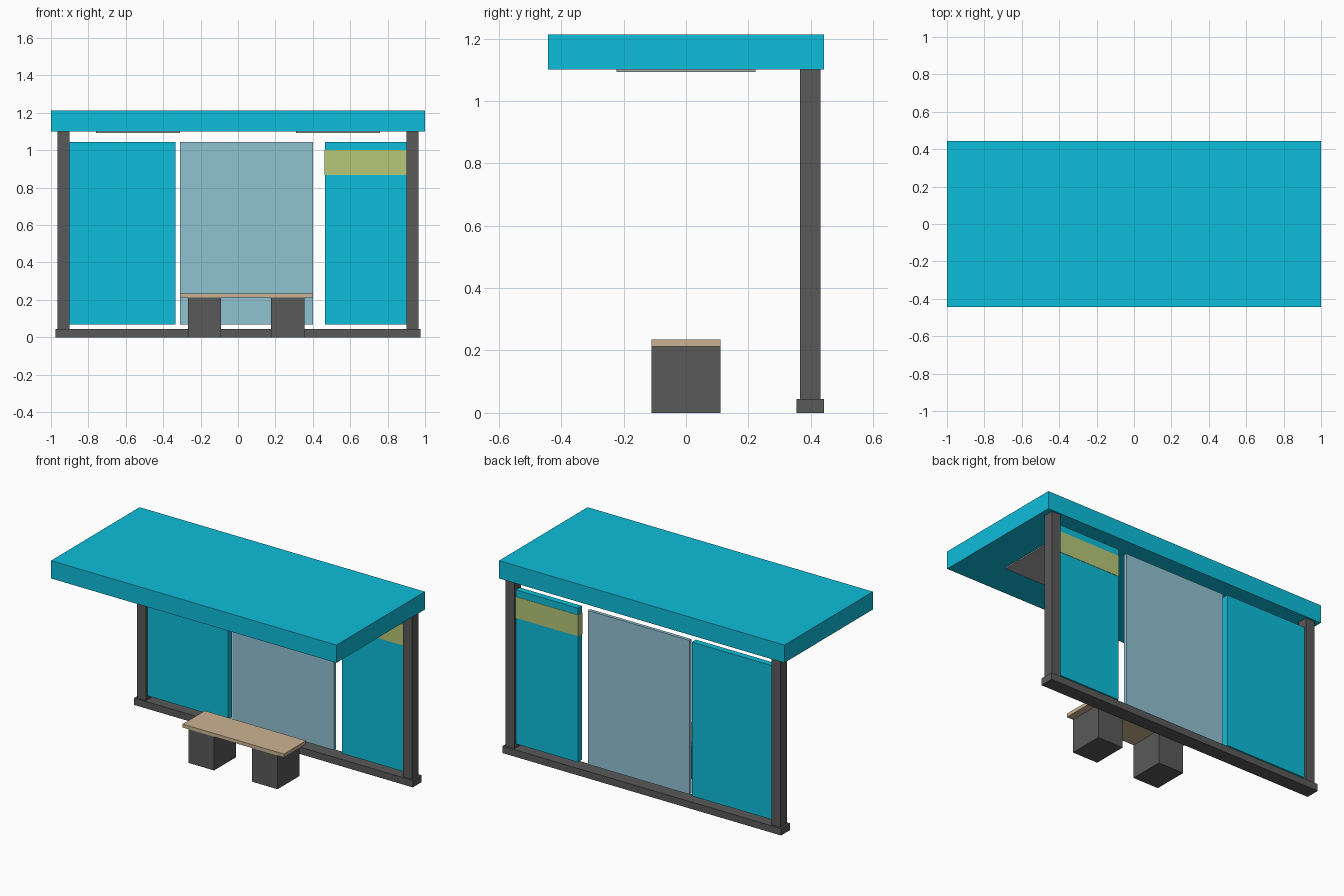
import bpy

if "Cube" in bpy.data.objects:
    bpy.data.objects.remove(bpy.data.objects["Cube"])


def material(name, rgb):
    m = bpy.data.materials.new(name)
    m.diffuse_color = (*rgb, 1.0)
    m.use_nodes = True
    m.node_tree.nodes["Principled BSDF"].inputs["Base Color"].default_value = m.diffuse_color
    return m


CYAN = material("cyan_paint", (0.004, 0.51, 0.70))
GLASS = material("pale_glass", (0.28, 0.54, 0.65))
BAND = material("yellow_green", (0.47, 0.57, 0.19))
WOOD = material("light_wood", (0.60, 0.45, 0.29))
DARK = material("dark_metal", (0.10, 0.10, 0.10))
LIGHT = material("light_cover", (0.40, 0.40, 0.40))


def box(name, x, y, z, mat):
    """Box from (min, max) ranges along each axis."""
    bpy.ops.mesh.primitive_cube_add(size=1)
    ob = bpy.context.object
    ob.name = ob.data.name = name
    for v in ob.data.vertices:
        v.co = [r[0] if c < 0 else r[1] for c, r in zip(v.co, (x, y, z))]
    ob.data.materials.append(mat)
    return ob


# Roof slab
box("roof", (-1, 1), (-0.443, 0.443), (1.10, 1.213), CYAN)

# Frame: ground beam, two posts, and flat lights under the roof
box("ground_beam", (-0.977, 0.977), (0.355, 0.443), (0, 0.044), DARK)
for side, s in (("left", -1), ("right", 1)):
    xs = sorted((s * 0.90, s * 0.965))
    box(side + "_post", xs, (0.366, 0.431), (0.044, 1.10), DARK)
    xs = sorted((s * 0.31, s * 0.758))
    box(side + "_ceiling_light", xs, (-0.222, 0.222), (1.093, 1.10), LIGHT)

# Back wall panels
pz = (0.069, 1.045)
box("left_panel", (-0.90, -0.335), (0.379, 0.418), pz, CYAN)
box("glass_panel", (-0.31, 0.40), (0.388, 0.409), pz, GLASS)
box("right_panel", (0.465, 0.90), (0.379, 0.418), pz, CYAN)
box("panel_band", (0.463, 0.90), (0.377, 0.420), (0.868, 1.002), BAND)

# Bench
box("bench_seat", (-0.31, 0.40), (-0.111, 0.111), (0.213, 0.235), WOOD)
for side, x in (("left", -0.268), ("right", 0.177)):
    box(side + "_bench_block", (x, x + 0.178), (-0.111, 0.111), (0, 0.213), DARK)
